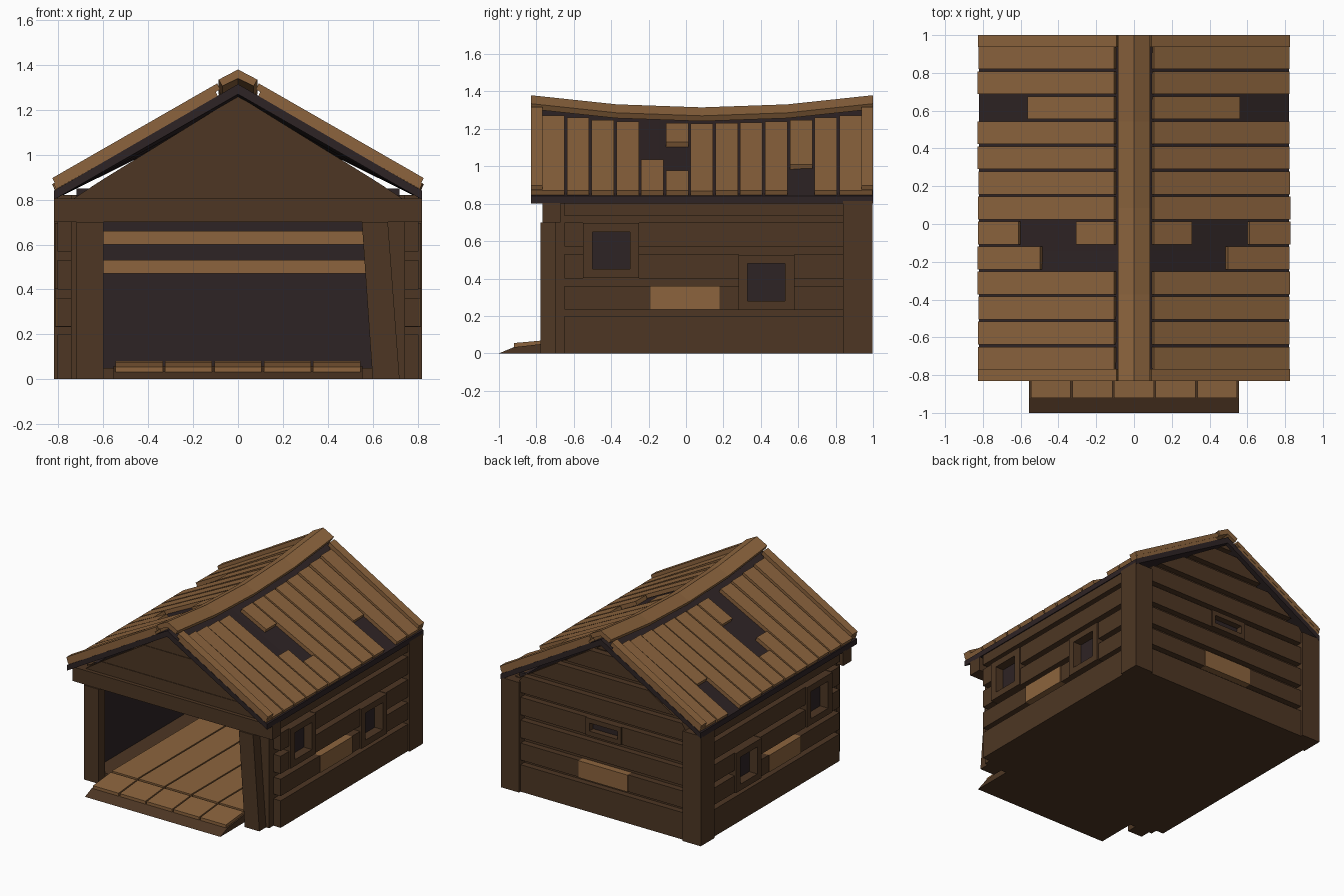
import bpy, bmesh, random

random.seed(4)
if "Cube" in bpy.data.objects:
    bpy.data.objects.remove(bpy.data.objects["Cube"])


def material(name, rgb):
    m = bpy.data.materials.new(name)
    m.use_nodes = True
    m.diffuse_color = (*rgb, 1)
    bsdf = next(n for n in m.node_tree.nodes if n.type == 'BSDF_PRINCIPLED')
    bsdf.inputs["Base Color"].default_value = (*rgb, 1)
    return m


BROWN = material("dark_brown_wood", (0.075, 0.037, 0.017))
LIGHT = material("light_brown_wood", (0.262, 0.127, 0.047))
DARK = material("charcoal_lining", (0.027, 0.017, 0.018))


def loft(name, rings, mat):
    """Skin closed rings of points and cap both ends."""
    bm = bmesh.new()
    vs = [[bm.verts.new(p) for p in ring] for ring in rings]
    n = len(vs[0])
    for a, b in zip(vs, vs[1:]):
        for i in range(n):
            j = (i + 1) % n
            bm.faces.new((a[i], a[j], b[j], b[i]))
    bm.faces.new(vs[0])
    bm.faces.new(vs[-1])
    bmesh.ops.recalc_face_normals(bm, faces=bm.faces)
    me = bpy.data.meshes.new(name)
    bm.to_mesh(me)
    bm.free()
    me.materials.append(mat)
    ob = bpy.data.objects.new(name, me)
    bpy.context.collection.objects.link(ob)


def prism_y(name, pts, y0, y1, mat):
    loft(name, [[(x, y, z) for x, z in pts] for y in (y0, y1)], mat)


def prism_x(name, pts, x0, x1, mat):
    loft(name, [[(x, y, z) for y, z in pts] for x in (x0, x1)], mat)


def box(name, x, y, z, mat):
    prism_y(name, [(x[0], z[0]), (x[1], z[0]), (x[1], z[1]), (x[0], z[1])], *y, mat)


def side_box(name, s, x, y, z, mat):
    box(name, (s * x[0], s * x[1]), y, z, mat)


# Board rows shared by the side and back walls
ROWS = [(0, 0.2), (0.235, 0.36), (0.4, 0.53), (0.57, 0.7), (0.735, 0.82)]

# Floor, ramp and planks
box("floor_base", (-0.745, 0.745), (-0.7, 0.93), (0, 0.05), BROWN)
prism_x("ramp", [(-1, 0), (-0.92, 0.033), (-0.7, 0.058), (-0.7, 0)], -0.555, 0.555, BROWN)
for i in range(5):
    x0 = -0.55 + 0.22 * i + 0.005
    prism_x("ramp_plank", [(-0.92, 0.033), (-0.92, 0.055), (-0.71, 0.074), (-0.71, 0.05)],
            x0, x0 + 0.21, LIGHT)
    box("floor_plank", (x0, x0 + 0.21), (-0.7, 0.9), (0.04, 0.08), LIGHT)

# Side walls
SEGMENTS = [[(-0.65, 0.84)],
            [(-0.65, -0.19), (0.18, 0.28), (0.58, 0.84)],
            [(-0.65, -0.55), (-0.25, 0.28), (0.58, 0.84)],
            [(-0.65, -0.55), (-0.25, 0.84)],
            [(-0.65, 0.84)]]
WINDOWS = [(-0.4, 0.55), (0.43, 0.38)]
for s in (1, -1):
    side_box("side_wall_backing", s, (0.72, 0.745), (-0.7, 0.93), (0, 0.82), BROWN)
    side_box("side_wall_lining", s, (0.7, 0.72), (-0.65, 0.92), (0.05, 0.82), DARK)
    side_box("front_wall_stud", s, (0.66, 0.745), (-0.7, -0.65), (0, 0.72), BROWN)
    for row, segs in zip(ROWS, SEGMENTS):
        for seg in segs:
            side_box("side_board", s, (0.74, 0.805), seg, row, BROWN)
    side_box("side_patch_board", s, (0.74, 0.811), (-0.19, 0.18), ROWS[1], LIGHT)
    for y, z in WINDOWS:
        for d in (-1, 1):
            side_box("window_jamb", s, (0.74, 0.816),
                     sorted((y + d * 0.1, y + d * 0.15)), (z - 0.147, z + 0.147), BROWN)
            side_box("window_rail", s, (0.74, 0.816), (y - 0.1, y + 0.1),
                     sorted((z + d * 0.1, z + d * 0.147)), BROWN)
        side_box("window_pane", s, (0.742, 0.75), (y - 0.1, y + 0.1), (z - 0.1, z + 0.1), DARK)
    side_box("back_post", s, (0.67, 0.82), (0.84, 0.998), (0, 0.815), BROWN)

# Back wall with slit window and patch board
box("back_wall_backing", (-0.74, 0.74), (0.92, 0.935), (0, 0.82), BROWN)
box("back_wall_lining", (-0.72, 0.72), (0.9, 0.92), (0.05, 0.85), DARK)
BACK = {1: [(-0.67, -0.21), (0.19, 0.67)], 3: [(-0.67, -0.16), (0.13, 0.67)]}
for i, row in enumerate(ROWS[:4]):
    for seg in BACK.get(i, [(-0.67, 0.67)]):
        box("back_board", seg, (0.93, 0.98), row, BROWN)
box("back_patch_board", (-0.21, 0.19), (0.93, 0.986), ROWS[1], LIGHT)
for seg in ((-0.16, -0.13), (0.1, 0.13)):
    box("slit_jamb", seg, (0.93, 0.99), (0.57, 0.7), BROWN)
for seg in ((0.57, 0.605), (0.665, 0.7)):
    box("slit_rail", (-0.13, 0.1), (0.93, 0.99), seg, BROWN)
box("slit_pane", (-0.13, 0.1), (0.936, 0.944), (0.605, 0.665), DARK)

# Light strips on the inner back wall
for z in (0.47, 0.6):
    box("inner_back_strip", (-0.7, 0.7), (0.87, 0.9), (z, z + 0.06), LIGHT)

# Front frame: straight post, leaning post, header
box("front_post_straight", (-0.72, -0.6), (-0.778, -0.7), (0, 0.7), BROWN)
prism_y("front_post_leaning", [(0.6, 0), (0.72, 0), (0.668, 0.7), (0.552, 0.7)],
        -0.778, -0.7, BROWN)
box("front_header", (-0.82, 0.82), (-0.768, -0.67), (0.7, 0.805), BROWN)


# Gables
def gable_board(name, z0, z1, y0, y1):
    w0, w1 = [max(0.004, min(0.74, (1.262 - z) * 1.62)) for z in (z0, z1)]
    prism_y(name, [(-w0, z0), (w0, z0), (w1, z1), (-w1, z1)], y0, y1, BROWN)


for i, (a, b) in enumerate([(0.8, 0.89), (0.89, 0.97), (0.97, 1.105), (1.105, 1.26)]):
    gable_board("front_gable_board", a, b, -0.74 + 0.004 * (i % 2), -0.69)
gable_board("back_gable_backing", 0.8, 1.26, 0.915, 0.935)
for a, b in [(0.735, 0.86), (0.9, 1.03), (1.07, 1.2), (1.23, 1.26)]:
    gable_board("back_gable_board", a, b, 0.93, 0.98)


# Sagging roof
def sag(y):
    return 0.065 * (1 - ((y - 0.085) / 0.915) ** 2)


def roof_z(x, y):
    return 1.315 - 0.579 * x - sag(y) * (1 - x / 0.82)


STATIONS = [-0.83 + 1.83 * i / 8 for i in range(9)]
half = [(0.82, 0), (0.0, 0), (-0.82, 0), (-0.82, -0.04), (0.0, -0.045), (0.82, -0.04)]
loft("roof_underlay", [[(x, y, roof_z(abs(x), y) + d) for x, d in half]
                       for y in STATIONS], DARK)

cap = [(0, 1.38), (0.086, 1.335), (0.07, 1.306), (0, 1.34), (-0.07, 1.306), (-0.086, 1.335)]
loft("ridge_cap", [[(x, y, z - sag(y)) for x, z in cap] for y in STATIONS[::2]], LIGHT)


def roof_board(name, s, x0, x1, y0, y1, lift, thick=0.026):
    yc = (y0 + y1) / 2
    lo, hi = roof_z(x0, yc) + lift, roof_z(x1, yc) + lift
    # ends are cut square to the slope
    k = thick * 0.45
    prism_y(name, [(s * x0, lo), (s * x1, hi), (s * (x1 + k), hi + thick),
                   (s * (x0 + k), lo + thick)], y0, y1, LIGHT)


BROKEN = {2: [(0.105, 0.55)], 7: [(0.105, 0.295), (0.61, 0.815)], 8: [(0.495, 0.815)]}
for s in (1, -1):
    for i in range(13):
        yc = 0.88 - 0.1325 * i
        for x0, x1 in BROKEN.get(i, [(0.105, 0.815)]):
            end = x1 + random.uniform(-0.004, 0.002)
            roof_board("roof_board", s, x0 - 0.01, end, yc - 0.06, yc + 0.06, 0.001)
    for y0, y1 in ((-0.83, -0.768), (0.938, 1.0)):
        roof_board("roof_edge_board", s, 0.08, 0.815, y0, y1, 0.0265, 0.027)
        roof_board("roof_edge_filler", s, 0.09, 0.81, y0 + 0.002, y1 - 0.002, 0.001)
